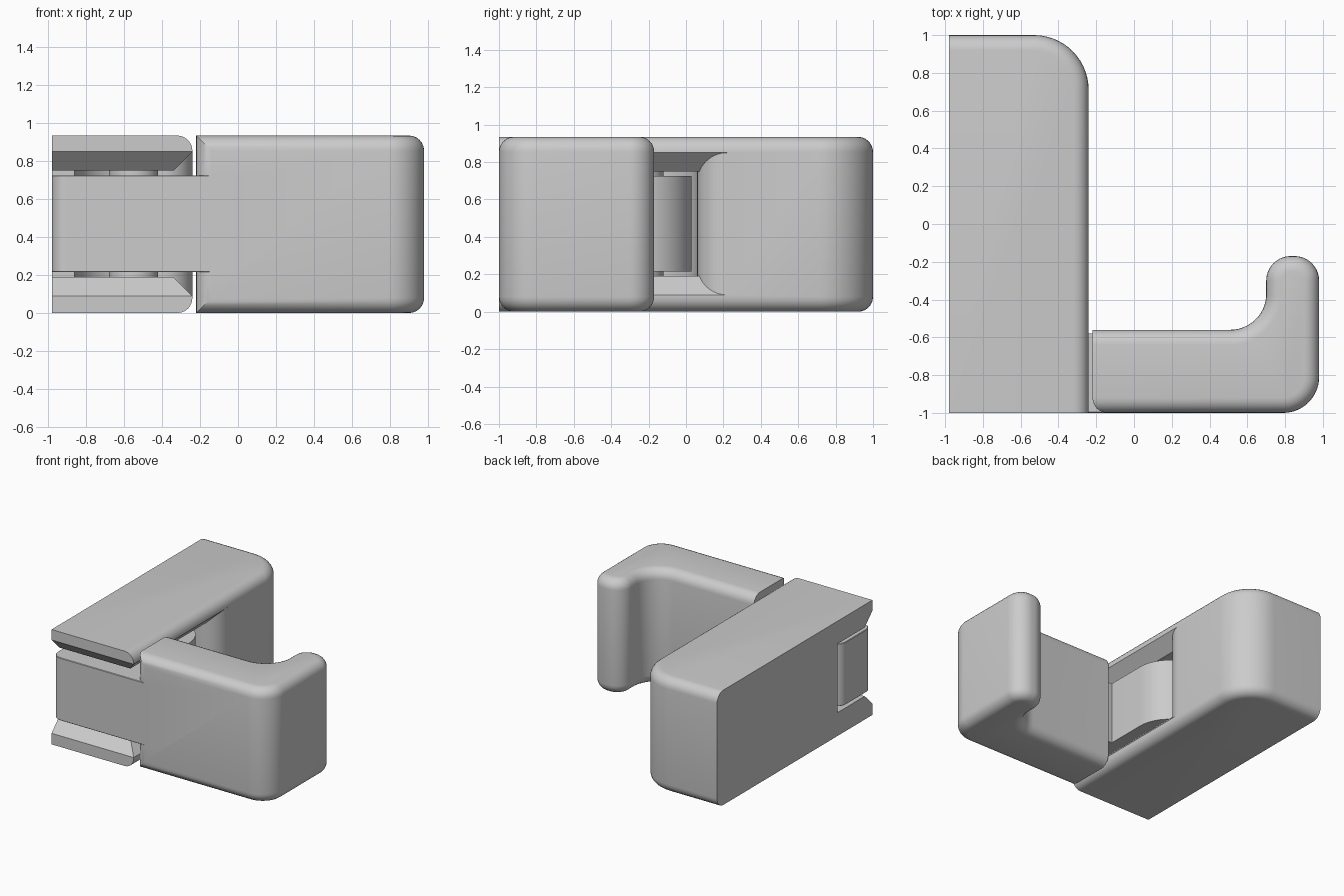
import bpy, bmesh, math
from mathutils import Vector

if "Cube" in bpy.data.objects:
    bpy.data.objects.remove(bpy.data.objects["Cube"])

HEIGHT = 0.935
MID = 0.47
FILLET = 0.08

grey = bpy.data.materials.new("plain_grey")
grey.use_nodes = True
grey.diffuse_color = (0.6, 0.6, 0.6, 1)
grey.node_tree.nodes["Principled BSDF"].inputs["Base Color"].default_value = (0.6, 0.6, 0.6, 1)


def rounded(corners, steps=14):
    """Outline from (x, y) or (x, y, radius) corners."""
    pts = []
    for i, c in enumerate(corners):
        p = Vector(c[:2])
        if len(c) == 2:
            pts.append(p)
            continue
        a = (Vector(corners[i - 1][:2]) - p).normalized()
        b = (Vector(corners[(i + 1) % len(corners)][:2]) - p).normalized()
        half = a.angle(b) / 2
        centre = p + (a + b).normalized() * c[2] / math.sin(half)
        start = p + a * c[2] / math.tan(half) - centre
        end = p + b * c[2] / math.tan(half) - centre
        sweep = start.angle(end)
        for k in range(steps + 1):
            t = k / steps
            arc = start * math.sin((1 - t) * sweep) + end * math.sin(t * sweep)
            pts.append(centre + arc / math.sin(sweep))
    return pts


def prism(name, outline, low, high, place=lambda u, v, w: (u, v, w), rule=None, size=FILLET, segments=6):
    """Extrude an outline, then bevel the edges chosen by the rule."""
    bm = bmesh.new()
    face = bm.faces.new([bm.verts.new(place(p[0], p[1], low)) for p in outline])
    shift = Vector(place(0, 0, high)) - Vector(place(0, 0, low))
    top = bmesh.ops.extrude_face_region(bm, geom=[face], use_keep_orig=True)["geom"]
    bmesh.ops.translate(bm, vec=shift, verts=[g for g in top if isinstance(g, bmesh.types.BMVert)])
    bmesh.ops.recalc_face_normals(bm, faces=bm.faces)
    if rule:
        edges = [e for e in bm.edges if rule(e.verts[0].co, e.verts[1].co)]
        bmesh.ops.bevel(bm, geom=edges, offset=size, segments=segments, profile=0.5,
                        affect='EDGES', clamp_overlap=True)
    bmesh.ops.recalc_face_normals(bm, faces=bm.faces)
    mesh = bpy.data.meshes.new(name)
    bm.to_mesh(mesh)
    bm.free()
    mesh.materials.append(grey)
    ob = bpy.data.objects.new(name, mesh)
    bpy.context.collection.objects.link(ob)
    return ob


def activate(ob):
    bpy.ops.object.select_all(action='DESELECT')
    ob.select_set(True)
    bpy.context.view_layer.objects.active = ob


def combine(ob, other, operation):
    mod = ob.modifiers.new(operation, 'BOOLEAN')
    mod.object, mod.operation, mod.solver = other, operation, 'EXACT'
    activate(ob)
    bpy.ops.object.modifier_apply(modifier=mod.name)
    bpy.data.objects.remove(other)


def level(a, b):
    return abs(a.z - b.z) < 1e-5


# Wall block, rounded on its free sides only
def base_rule(a, b):
    return level(a, b) and max(a.x, b.x) > -0.97 and max(a.y, b.y) > -0.99


base = prism("wall_base", rounded([(-0.98, -1), (-0.24, -1), (-0.24, 1, 0.29), (-0.98, 1)]),
             0, HEIGHT, rule=base_rule)

# Hinge pocket with flared mouth on the front and the inner side
pocket = prism("pocket_cutter", [(-1.2, -1.2), (0, -1.2), (0, 0.5), (-1.2, 0.5)], MID - 0.28, MID + 0.28)
flare = [(0.15, 0.18), (-0.1, 0.43)]


def wedge(depths):
    return [(depths[0], MID - 0.18), (depths[1], MID - 0.43), (depths[1], MID + 0.43), (depths[0], MID + 0.18)]


front_wedge = prism("front_wedge", wedge((-0.8, -1.05)), -1.15, -0.05, place=lambda u, v, w: (w, u, v))
side_wedge = prism("side_wedge", wedge((-0.44, -0.19)), -1.15, 0.45, place=lambda u, v, w: (u, w, v))
combine(pocket, front_wedge, 'UNION')
combine(pocket, side_wedge, 'UNION')
pocket_plan = prism("pocket_plan", rounded([
    (-1.1, -1.1), (-0.1, -1.1), (-0.1, 0.22), (-0.24, 0.22), (-0.24, 0.06, 0.159),
    (-0.86, 0.06, 0.31), (-0.86, -0.55), (-1.1, -0.55)]), 0.02, 0.92)
combine(pocket, pocket_plan, 'INTERSECT')
combine(base, pocket, 'DIFFERENCE')


# Swinging hook with an upturned tip
def hook_rule(a, b):
    if level(a, b):
        return max(a.x, b.x) > -0.21
    return max(a.x, b.x) < -0.21 and max(a.y, b.y) < -0.99


hook = prism("hook", rounded([
    (-0.22, -1), (0.98, -1, 0.19), (0.98, -0.17, 0.13), (0.70, -0.17, 0.13),
    (0.70, -0.56, 0.19), (-0.22, -0.56)]), 0, HEIGHT, rule=hook_rule)


# Hinge arm with a round barrel, chamfered on its front and end
def arm_rule(a, b):
    front = max(a.y, b.y) < -0.9
    end = max(a.x, b.x) < -0.88
    return level(a, b) and (front or end)


arm = prism("hinge_arm", rounded([
    (-0.98, -1, 0.08), (0, -1), (0, -0.58), (-0.27, -0.58), (-0.27, 0.03, 0.279),
    (-0.83, 0.03, 0.279), (-0.83, -0.58), (-0.98, -0.58, 0.08)]),
    MID - 0.255, MID + 0.255, rule=arm_rule, size=0.05, segments=1)
combine(hook, arm, 'UNION')

# Pivot pin
pin_outline = [(-0.55 + 0.13 * math.cos(k * math.tau / 40), -0.25 + 0.13 * math.sin(k * math.tau / 40))
               for k in range(40)]
pin = prism("pivot_pin", pin_outline, MID - 0.32, MID + 0.32)

for part in (base, hook, pin):
    activate(part)
    bpy.ops.object.shade_smooth_by_angle(angle=math.radians(30))
